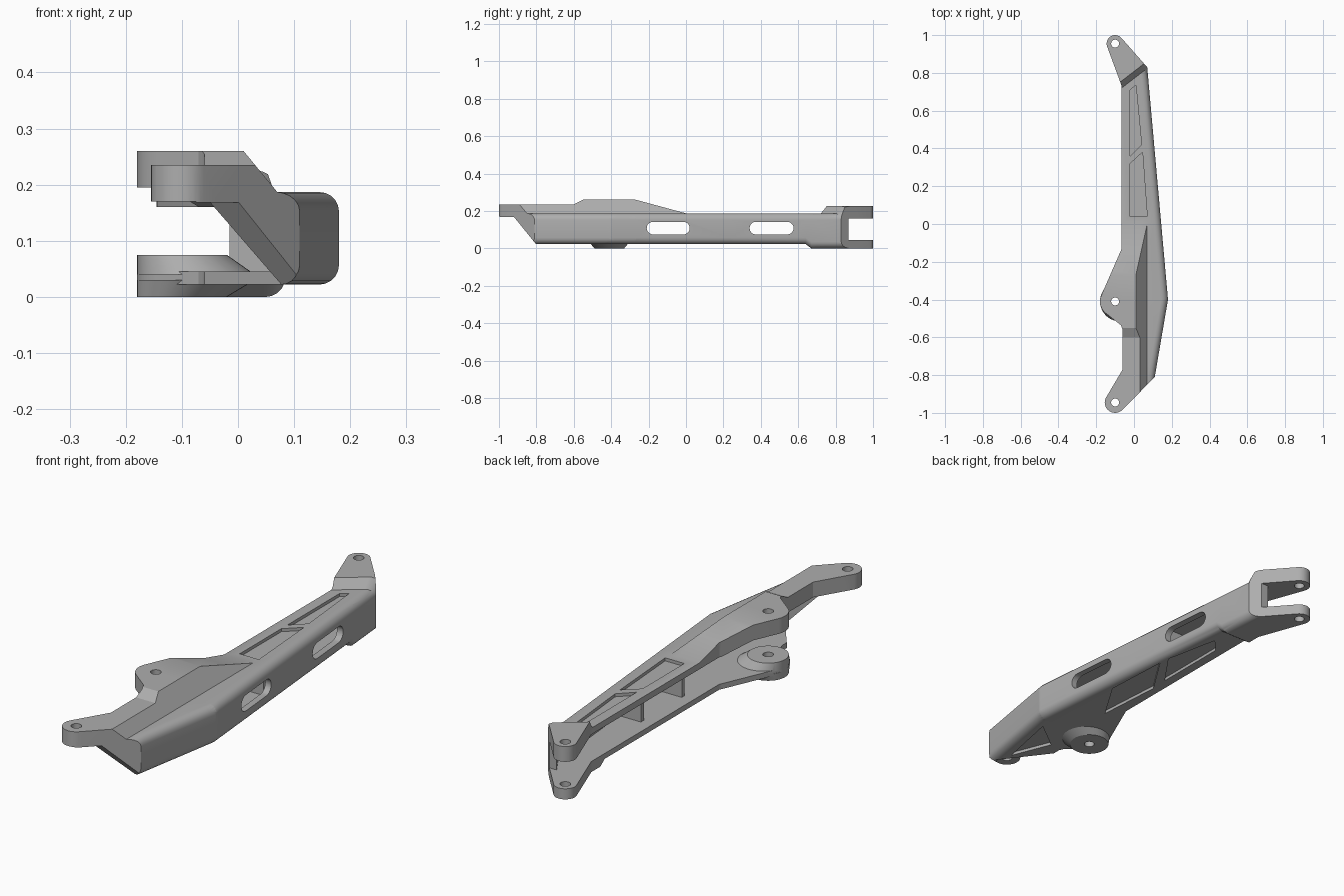
import bpy, bmesh
from math import sin, cos, sqrt, radians
from mathutils import Vector, Matrix

if "Cube" in bpy.data.objects:
    bpy.data.objects.remove(bpy.data.objects["Cube"])

grey = bpy.data.materials.new("cast_grey")
grey.use_nodes = True
colour = (0.42, 0.42, 0.42, 1)
grey.diffuse_color = colour
grey.node_tree.nodes["Principled BSDF"].inputs["Base Color"].default_value = colour

EYES = {"rear": (-0.1, 0.955), "middle": (-0.1, -0.41), "front": (-0.1, -0.945)}
OUTER = [((0.11, -0.81), (0.18, -0.40)), ((0.18, -0.40), (0.07, 0.83))]
ROUND = 0.035
DECK = 0.187


def arc(centre, r, a0, a1, n=14):
    steps = [radians(a0 + (a1 - a0) * i / n) for i in range(n + 1)]
    return [(centre[0] + r * cos(a), centre[1] + r * sin(a)) for a in steps]


def side(x, y, a, b):
    """Distance of a plan point to the left of the line a-b."""
    dx, dy = b[0] - a[0], b[1] - a[1]
    return (dx * (y - a[1]) - dy * (x - a[0])) / sqrt(dx * dx + dy * dy)


def ramp(v, a, b):
    return min(1, max(0, (v - a) / (b - a)))


def prism(name, pts, bottom, top, lines=(), sideways=False):
    """Extrude an outline between two height functions, creased along lines."""
    bm = bmesh.new()
    face = bm.faces.new([bm.verts.new((x, y, 0)) for x, y in pts])
    up = bmesh.ops.extrude_face_region(bm, geom=[face])["geom"]
    for v in [g for g in up if isinstance(g, bmesh.types.BMVert)]:
        v.co.z = 1
    for a, b in lines:
        normal = (b[1] - a[1], a[0] - b[0], 0)
        bmesh.ops.bisect_plane(bm, geom=bm.verts[:] + bm.edges[:] + bm.faces[:],
                               dist=1e-5, plane_co=(*a, 0), plane_no=normal)
    for v in bm.verts:
        f = top if v.co.z > 0.5 else bottom
        v.co.z = f(v.co.x, v.co.y) if callable(f) else f
        if sideways:
            v.co = Vector((v.co.z, v.co.x, v.co.y))
    bmesh.ops.recalc_face_normals(bm, faces=bm.faces[:])
    bmesh.ops.triangulate(bm, faces=bm.faces[:])
    mesh = bpy.data.meshes.new(name)
    bm.to_mesh(mesh)
    bm.free()
    ob = bpy.data.objects.new(name, mesh)
    bpy.context.collection.objects.link(ob)
    mesh.materials.append(grey)
    return ob


def combine(target, other, operation="DIFFERENCE"):
    mod = target.modifiers.new("shape", "BOOLEAN")
    mod.operation, mod.object, mod.solver = operation, other, "EXACT"
    bpy.context.view_layer.objects.active = target
    bpy.ops.object.modifier_apply(modifier=mod.name)
    bpy.data.objects.remove(other)


# Height rules: raised ridge, rear step and rounded outer edge
def ridge(x, y):
    height = DECK + 0.073 * ramp(-y, 0, 0.27) - 0.025 * ramp(-y, 0.55, 0.6)
    return max(DECK, min(height, 0.26 - (x - 0.01) * 0.073 / 0.06))


def edge_drop(x, y):
    d = min(side(x, y, a, b) for a, b in OUTER)
    d = min(ROUND, max(0, d))
    return ROUND - sqrt(max(0, ROUND ** 2 - (ROUND - d) ** 2))


STEP_A, STEP_B = Vector((-0.065, 0.72)), Vector((0.065, 0.82))
STEP_N = Vector((-0.61, 0.79)) * 0.03


def body_top(x, y):
    step = ramp(side(x, y, STEP_A, STEP_B), 0, 0.03)
    return ridge(x, y) + 0.038 * step - edge_drop(x, y)


def body_bottom(x, y):
    return 0.022 * (1 - ramp(y, 0.64, 0.67)) + edge_drop(x, y)


def ceiling(x, y):
    return max(0.16, ridge(x, y) - 0.065)


def y_line(y):
    return ((0, y), (1, y))


def x_line(x):
    return ((x, 0), (x, 1))


ridge_lines = [y_line(y) for y in (0, -0.14, -0.27, -0.55, -0.6)]
ridge_lines += [x_line(x) for x in (0.01, 0.0306, 0.0388, 0.07)]
ridge_lines += [((0.07, 0), (0.01, -0.27)), ((0.01, -0.55), (0.0306, -0.6))]
body_lines = ridge_lines + [y_line(0.64), y_line(0.67), (STEP_A, STEP_B),
                            (STEP_A + STEP_N, STEP_B + STEP_N), ((0.18, -0.4), (0, -0.406))]
for a, b in OUTER:
    a, b = Vector(a), Vector(b)
    inward = Vector((a.y - b.y, b.x - a.x)).normalized()
    for k in range(1, 6):
        off = inward * ROUND * (1 - cos(radians(18 * k)))
        body_lines.append((a + off, b + off))

# Solid arm
outline = [(0.07, 0.83)] + arc(EYES["rear"], 0.045, 40, 200)
outline += [(-0.065, 0.73), (-0.065, -0.13)] + arc(EYES["middle"], 0.08, 155, 235)
outline += [(-0.07, -0.535), (-0.06, -0.56), (-0.06, -0.77)]
outline += arc(EYES["front"], 0.055, 155, 315) + [(0.11, -0.81), (0.18, -0.40)]
arm = prism("channel_arm", outline, body_bottom, body_top, body_lines)

# Open channel, leaving the outer wall, deck, floor and rear fork
channel = [(-0.4, 1.1), (-0.4, -1.1), (-0.1, -1.1), (-0.06, -0.93), (0.09, -0.79),
           (0.153, -0.4), (0.043, 0.8), (0.0, 0.87), (0.2, 0.87), (0.2, 1.1)]
combine(arm, prism("channel_cutter", channel, 0.045, ceiling, ridge_lines))

# Floor cut back at the front, and sloping lower edge of the front wall
floor_cut = [(0.09, -0.79), (-0.147, -0.478), (-0.3, -0.478), (-0.3, -1.0), (-0.06, -0.93)]
combine(arm, prism("floor_cutter", floor_cut, -0.1, 0.1))
wedge = [(-1.2, -0.2), (-0.784, -0.2), (-0.784, 0), (-0.92, 0.168), (-1.2, 0.168)]
combine(arm, prism("wedge_cutter", wedge, -0.5, 0.5, sideways=True))


# Lower middle eye boss, tapered above and below, flush on its inner side
def frustum(name, r0, r1, z0, z1):
    bm = bmesh.new()
    bmesh.ops.create_cone(bm, cap_ends=True, segments=40, radius1=r0, radius2=r1, depth=z1 - z0,
                          matrix=Matrix.Translation((0, 0, (z0 + z1) / 2)))
    cx, cy = EYES["middle"]
    for v in bm.verts:
        r = r0 if v.co.z < (z0 + z1) / 2 else r1
        v.co += Vector((cx + r - 0.08, cy, 0))
    mesh = bpy.data.meshes.new(name)
    bm.to_mesh(mesh)
    bm.free()
    mesh.materials.append(grey)
    ob = bpy.data.objects.new(name, mesh)
    bpy.context.collection.objects.link(ob)
    return ob


combine(arm, frustum("boss_top", 0.105, 0.08, 0.04, 0.075), "UNION")
combine(arm, frustum("boss_bottom", 0.08, 0.105, 0.0, 0.03), "UNION")

# Slots through the outer wall
for y0, y1 in ((-0.21, 0.02), (0.34, 0.575)):
    r = 0.034
    slot = arc((y1 - r, 0.108), r, -90, 90, 10) + arc((y0 + r, 0.108), r, 90, 270, 10)
    combine(arm, prism("slot_cutter", slot, -0.02, 0.4, sideways=True))

# Shallow pockets in the deck and the underside
deck_pockets = [[(-0.02, 0.04), (0.07, 0.04), (0.045, 0.38), (-0.02, 0.32)],
                [(-0.02, 0.36), (0.04, 0.42), (0.01, 0.735), (-0.02, 0.71)]]
for pts in deck_pockets:
    combine(arm, prism("pocket_cutter", pts, DECK - 0.013, 0.3))
under_pockets = [[(-0.01, -0.2), (0.1, -0.02), (0.085, 0.27), (-0.03, 0.09)],
                 [(-0.025, 0.17), (0.08, 0.32), (0.03, 0.56), (-0.025, 0.5)],
                 [(0.065, -0.72), (0.12, -0.45), (-0.005, -0.545)]]
for pts in under_pockets:
    combine(arm, prism("pocket_cutter", pts, -0.1, 0.035))

# Bolt holes
for centre in EYES.values():
    combine(arm, prism("hole_cutter", arc(centre, 0.021, 0, 345, 23), -0.1, 0.4))

# Stiffening ribs inside the channel
for i, y in enumerate((0.04, 0.315)):
    box = [(-0.015, y - 0.01), (0.1, y - 0.01), (0.1, y + 0.01), (-0.015, y + 0.01)]
    prism("rib_%d" % (i + 1), box, 0.04, 0.165)

bpy.ops.object.select_all(action="DESELECT")
arm.select_set(True)
bpy.context.view_layer.objects.active = arm
bpy.ops.object.shade_smooth_by_angle(angle=radians(25))
